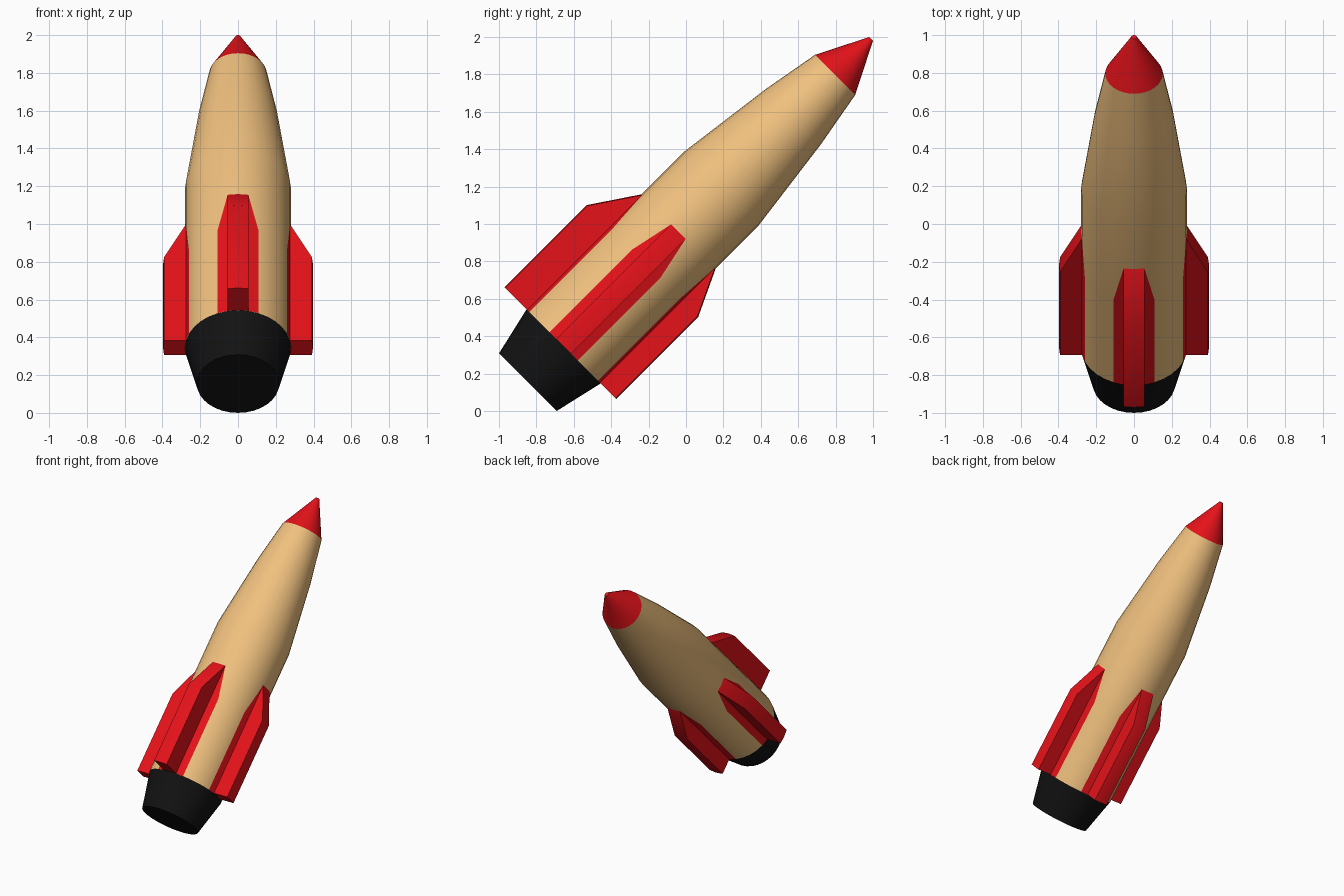
import bpy, bmesh, math
from mathutils import Vector

if "Cube" in bpy.data.objects:
    bpy.data.objects.remove(bpy.data.objects["Cube"])

S = math.sqrt(0.5)
AXIS = Vector((0, S, S))      # rocket points up and back at 45 degrees
UP = Vector((0, -S, S))
SIDE = Vector((1, 0, 0))
CENTRE = Vector((0, 0, 1))
SEG = 32
STEP = 2 * math.pi / SEG


def material(name, col):
    m = bpy.data.materials.new(name)
    m.diffuse_color = (*col, 1)
    m.use_nodes = True
    m.node_tree.nodes["Principled BSDF"].inputs["Base Color"].default_value = m.diffuse_color
    return m


RED = material("red", (0.78, 0.006, 0.01))
TAN = material("tan", (0.87, 0.53, 0.21))
BLACK = material("black", (0.006, 0.006, 0.006))


def finish(bm, name, mat):
    me = bpy.data.meshes.new(name)
    bm.to_mesh(me)
    bm.free()
    ob = bpy.data.objects.new(name, me)
    bpy.context.collection.objects.link(ob)
    me.materials.append(mat)
    bpy.ops.object.select_all(action='DESELECT')
    ob.select_set(True)
    bpy.context.view_layer.objects.active = ob
    bpy.ops.object.shade_smooth_by_angle(angle=math.radians(35))
    return ob


def lathe(name, profile, mat, cap_start=False, cap_end=False):
    """Revolve (distance along axis, radius) points around the tilted axis."""
    bm = bmesh.new()
    rings = []
    for t, r in profile:
        rings.append([bm.verts.new(CENTRE + AXIS * t + r * (
            math.cos(i * STEP) * SIDE + math.sin(i * STEP) * UP)) for i in range(SEG)])
    for a, b in zip(rings, rings[1:]):
        for i in range(SEG):
            j = (i + 1) % SEG
            bm.faces.new((a[i], a[j], b[j], b[i]))
    if cap_start:
        bm.faces.new(rings[0])
    if cap_end:
        bm.faces.new(rings[-1])
    inside = CENTRE + AXIS * (profile[0][0] + profile[-1][0]) / 2
    orient(bm, inside)
    return finish(bm, name, mat)


def orient(bm, inside):
    bm.normal_update()
    for f in bm.faces:
        if f.normal.dot(f.calc_center_median() - inside) < 0:
            f.normal_flip()


def fin(name, out, lift, r=0.281, t0=-0.057, t1=-0.304, t2=-0.926):
    """Blade raised from the hull, with a thin red border lying on the hull."""
    tan = AXIS.cross(out)
    bm = bmesh.new()

    def row(t, steps, h=0.0):
        return {k: bm.verts.new(CENTRE + AXIS * t + out * (r * math.cos(k * STEP) + h)
                                + tan * r * math.sin(k * STEP)) for k in steps}
    top = row(t0, (-1, 0, 1))
    o1 = row(t1, (-1, 0, 1), lift)
    o2 = row(t2, (-1, 0, 1), lift)
    b1 = row(t1, (-2, -1, 1, 2))
    b2 = row(t2, (-2, -1, 0, 1, 2))
    # leading slope, outer edge, rear end
    for a, b in ((top, o1), (o1, o2), (o2, b2)):
        for k in (-1, 0):
            bm.faces.new((a[k], a[k + 1], b[k + 1], b[k]))
    # blade sides and border
    for k in (-1, 1):
        bm.faces.new((top[k], b1[k], o1[k]))
        bm.faces.new((o1[k], o2[k], b2[k], b1[k]))
        bm.faces.new((top[k], b1[k], b1[2 * k]))
        bm.faces.new((b1[k], b1[2 * k], b2[2 * k], b2[k]))
    orient(bm, CENTRE + AXIS * -0.6 + out * 0.2)
    return finish(bm, name, RED)


# hull
lathe("nose_cone", [(1.127, 0.152), (1.40, 0.014)], RED, cap_end=True)
lathe("fuselage", [(-0.926, 0.28), (-0.304, 0.28), (0.27, 0.28),
                   (0.81, 0.209), (1.127, 0.152)], TAN)
lathe("engine_base", [(-1.196, 0.218), (-0.926, 0.28)], BLACK, cap_start=True)

# fins: the upper one is taller
fin("upper_fin", UP, 0.166)
fin("lower_fin", -UP, 0.116)
fin("right_fin", SIDE, 0.116)
fin("left_fin", -SIDE, 0.116)
